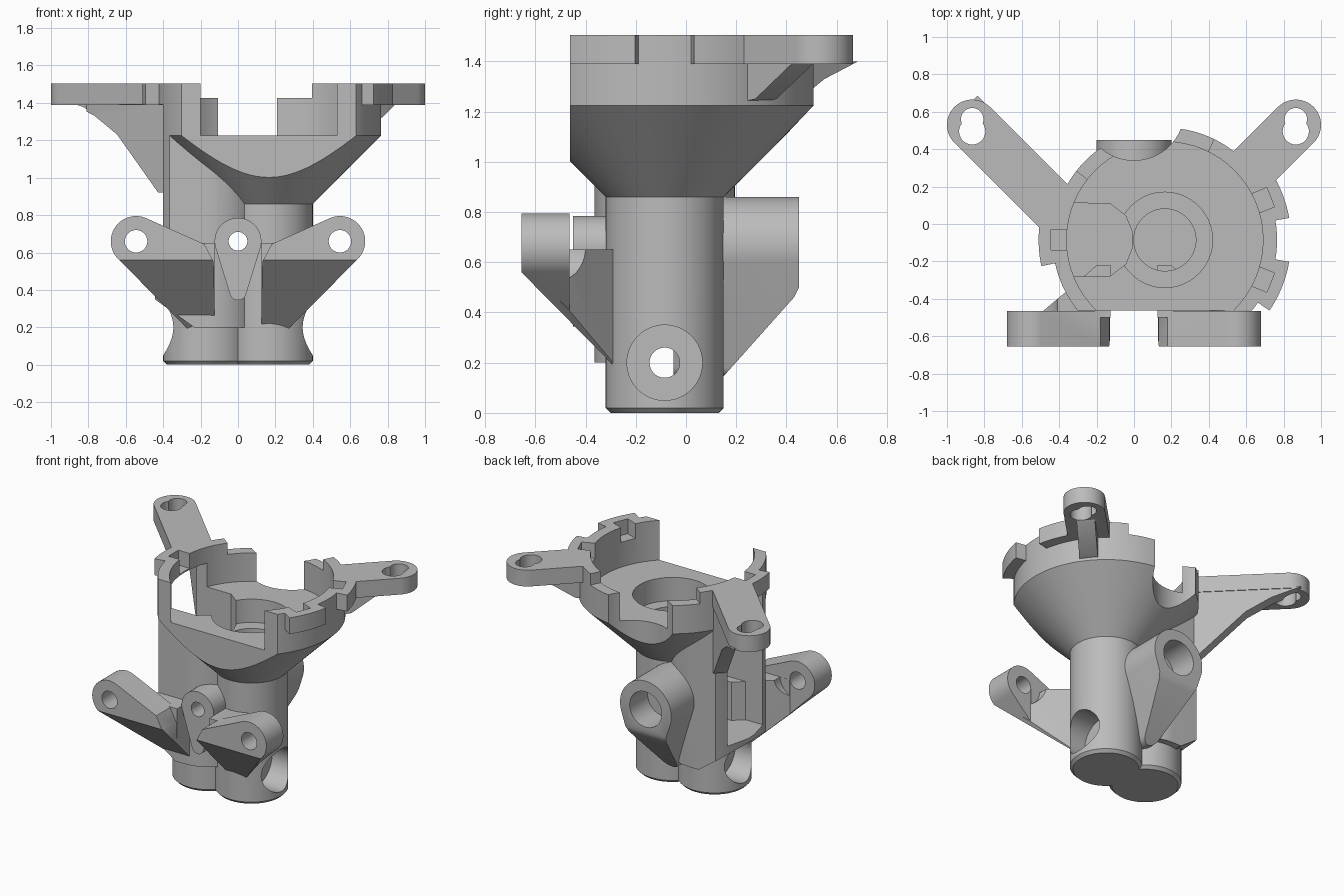
import bpy, bmesh, math
from mathutils import Matrix, Vector, geometry

cube = bpy.data.objects.get("Cube")
if cube:
    bpy.data.objects.remove(cube, do_unlink=True)

grey = bpy.data.materials.new("plain_grey")
grey.use_nodes = True
grey.diffuse_color = (0.5, 0.5, 0.5, 1)
grey.node_tree.nodes["Principled BSDF"].inputs["Base Color"].default_value = (0.5, 0.5, 0.5, 1)

CX, CY = 0.165, -0.085          # cup axis
AXES = {"Z": lambda a, b, c: (a, b, c),
        "Y": lambda a, b, c: (a, c, b),
        "X": lambda a, b, c: (c, a, b)}
helpers = []


def finish(name, bm, matrix=None):
    bmesh.ops.recalc_face_normals(bm, faces=bm.faces)
    if matrix:
        bm.transform(matrix)
    mesh = bpy.data.meshes.new(name)
    bm.to_mesh(mesh)
    bm.free()
    mesh.materials.append(grey)
    obj = bpy.data.objects.new(name, mesh)
    bpy.context.scene.collection.objects.link(obj)
    return obj


def plate(name, points, lo, hi, axis="Z", matrix=None):
    """Prism: (a, b) points form a polygon; (a, b, r) circles form their hull."""
    outline = []
    for p in points:
        if len(p) == 3:
            outline += [(p[0] + p[2] * math.cos(k * math.pi / 32),
                         p[1] + p[2] * math.sin(k * math.pi / 32)) for k in range(64)]
        else:
            outline.append(tuple(p))
    if any(len(p) == 3 for p in points):
        outline = [outline[i] for i in geometry.convex_hull_2d(outline)]
    bm = bmesh.new()
    rings = [[bm.verts.new(AXES[axis](a, b, c)) for a, b in outline] for c in (lo, hi)]
    for ring in rings:
        bm.faces.new(ring)
    n = len(outline)
    for i in range(n):
        j = (i + 1) % n
        bm.faces.new((rings[0][i], rings[0][j], rings[1][j], rings[1][i]))
    return finish(name, bm, matrix)


def lathe(name, profile, x, y, n=96):
    bm = bmesh.new()
    rings = [[bm.verts.new((x + r * math.cos(2 * math.pi * k / n),
                            y + r * math.sin(2 * math.pi * k / n), z)) for k in range(n)]
             for r, z in profile]
    bm.faces.new(rings[0])
    bm.faces.new(rings[-1])
    for low, high in zip(rings, rings[1:]):
        for i in range(n):
            j = (i + 1) % n
            bm.faces.new((low[i], low[j], high[j], high[i]))
    return finish(name, bm)


def cutter(*args, **kw):
    obj = plate("cutter", *args, **kw)
    obj.hide_render = True
    helpers.append(obj)
    return obj


def combine(obj, others, operation):
    for other in others:
        mod = obj.modifiers.new("bool", "BOOLEAN")
        mod.object, mod.operation, mod.solver = other, operation, "EXACT"
    graph = bpy.context.evaluated_depsgraph_get()
    mesh = bpy.data.meshes.new_from_object(obj.evaluated_get(graph))
    obj.modifiers.clear()
    obj.data = mesh
    return obj


def pie(r, start, end):
    steps = [math.radians(start + (end - start) * k / 16) for k in range(17)]
    return [(CX, CY)] + [(CX + r * math.cos(t), CY + r * math.sin(t)) for t in steps]


# Shared cutters
cup_bore = cutter([(CX, CY, 0.525)], 1.225, 1.7)
front_flat = cutter([(-1, -1), (1.2, -1), (1.2, -0.462), (-1, -0.462)], 0.88, 1.7)
rim_recess = cutter([(CX, CY, 0.255)], 1.06, 1.3)
tube_bore = cutter([(CX, CY, 0.166)], 0.4, 1.3)
channel = cutter([(-0.75, CY - 0.2), (-0.13, CY - 0.195), (-0.045, CY - 0.13), (-0.008, CY - 0.04),
                  (-0.008, CY + 0.04), (-0.045, CY + 0.13), (-0.13, CY + 0.195), (-0.75, CY + 0.2)], 0.38, 1.392)
back_scoop = cutter([(0, 0.61, 0.27)], 0.95, 1.7)
low_rim = cutter(pie(0.63, 64, 142), 1.425, 1.7)
cross_hole = cutter([(CY, 0.2, 0.06)], -0.7, 0.7, "X")
side_sinks = [cutter([(CY, 0.2, 0.15)], min(s * 0.22, s * 0.7), max(s * 0.22, s * 0.7), "X") for s in (-1, 1)]
screw_hole = cutter([(0, 0.66, 0.05)], -0.7, 0.7, "Y")
screw_sink = cutter([(0, 0.66, 0.125)], 0.25, 0.7, "Y")
rim_pockets = [cutter([(0.49, -0.055), (0.61, -0.055), (0.61, 0.055), (0.49, 0.055)], 1.4, 1.7,
                      matrix=Matrix.Translation((CX, CY, 0)) @ Matrix.Rotation(math.radians(a), 4, "Z"))
               for a in (22, -22, 180)]
slots = [cutter([(s * 0.865, y, r)], 1.2, 1.7) for s in (-1, 1) for y, r in ((0.56, 0.06), (0.495, 0.07))]

# Body: cup on a tube, second tube and open side column
body = lathe("body", [(0.235, 0.5), (0.235, 0.86), (0.6, 1.225), (0.6, 1.505)], CX, CY)
tubes = [lathe("tube", [(0.215, 0), (0.235, 0.02), (0.235, top)], x, CY)
         for x, top in ((CX, 0.8), (-CX, 0.7))]
column = plate("column", [(-CX, CY, 0.28)] + pie(0.6, 152.2, 207.8)[1:], 0.2, 1.38)
combine(column, [cutter([(-0.6, 0.46), (-0.22, 0.19), (-0.6, 0.1)], -1, 1, "Y")], "DIFFERENCE")
helpers += tubes + [column]
combine(body, tubes + [column], "UNION")
combine(body, [cup_bore, front_flat, rim_recess, tube_bore, channel, back_scoop, low_rim, cross_hole,
               screw_hole] + side_sinks + rim_pockets, "DIFFERENCE")
parts = [body]

# Rim tabs
for name, start, end in (("right_rim_tab", 168, 192), ("rear_left_rim_tab", 10, 28), ("front_left_rim_tab", -34, -10)):
    tab = plate(name, pie(0.675, start, end), 1.39, 1.505)
    parts.append(combine(tab, [cup_bore, front_flat] + rim_pockets, "DIFFERENCE"))

# Rear arms with ribs
for side, s, angle, length in (("left", 1, -135, 0.42), ("right", -1, -45, 0.7)):
    place = Matrix.Translation((s * 0.865, 0.53, 0)) @ Matrix.Rotation(math.radians(angle), 4, "Z")
    arm = plate(side + "_arm", [(0, 0, 0.135), (length, 0, 0.135)], 1.39, 1.505, matrix=place)
    if s > 0:
        rib = plate("left_arm_rib", [(0.08, 1.4), (0.3, 1.25), (0.45, 1.23), (0.45, 1.4)],
                    -0.06, 0.06, "Y", place)
    else:
        rib = plate("right_arm_rib", [(-0.09, 1.4), (0.1, 1.33), (0.27, 1.23), (0.58, 0.92), (0.66, 0.92), (0.66, 1.4)],
                    0.04, 0.13, "Y", place)
    for part in (arm, rib):
        parts.append(combine(part, [cup_bore, channel] + slots + rim_pockets, "DIFFERENCE"))

# Front lugs
for side, s in (("left", 1), ("right", -1)):
    lug = plate(side + "_lug", [(s * 0.545, 0.66, 0.135), (s * 0.18, 0.645), (s * 0.13, 0.55),
                                (s * 0.125, 0.24), (s * 0.27, 0.195)], -0.655, -0.465, "Y")
    web = plate("web", [(s * 0.125, -0.5), (s * 0.52, -0.5), (s * 0.48, -0.46), (s * 0.29, -0.3),
                        (s * 0.2, -0.22), (s * 0.125, -0.22)], 0.15, 0.65)
    helpers.append(web)
    combine(lug, [web], "UNION")
    combine(lug, [cutter([(s * 0.1, 0.022), (s * 0.64, 0.562), (s * 0.9, 0)], -1, 0, "Y"),
                  cutter([(-0.755, 0.661), (-0.1, -0.003), (-0.755, -0.003)], -1, 1, "X"),
                  cutter([(s * 0.545, 0.66, 0.06)], -1, -0.2, "Y"),
                  cutter([(s * 0.545, 0.66, 0.136)], -0.464, -0.2, "Y")], "DIFFERENCE")
    parts.append(lug)

# Centre screw bosses
front_boss = plate("front_boss", [(0, 0.66, 0.125), (0, 0.39, 0.045)], -0.45, -0.1, "Y")
back_boss = plate("back_boss", [(0, 0.66, 0.2), (0, 0.2, 0.06)], -0.05, 0.45, "Y")
under_slope = cutter([(0.1, 0.09), (0.43, 0.46), (0.45, 0.5), (0.6, 0.5), (0.6, 0.09)], -1, 1, "X")
for boss in (front_boss, back_boss):
    parts.append(combine(boss, [tube_bore, channel, screw_hole, screw_sink, under_slope], "DIFFERENCE"))

# Clean up helpers and shade
for obj in helpers:
    bpy.data.objects.remove(obj, do_unlink=True)
bpy.ops.object.select_all(action="DESELECT")
for obj in parts:
    obj.select_set(True)
bpy.context.view_layer.objects.active = body
bpy.ops.object.shade_smooth_by_angle(angle=math.radians(30))
